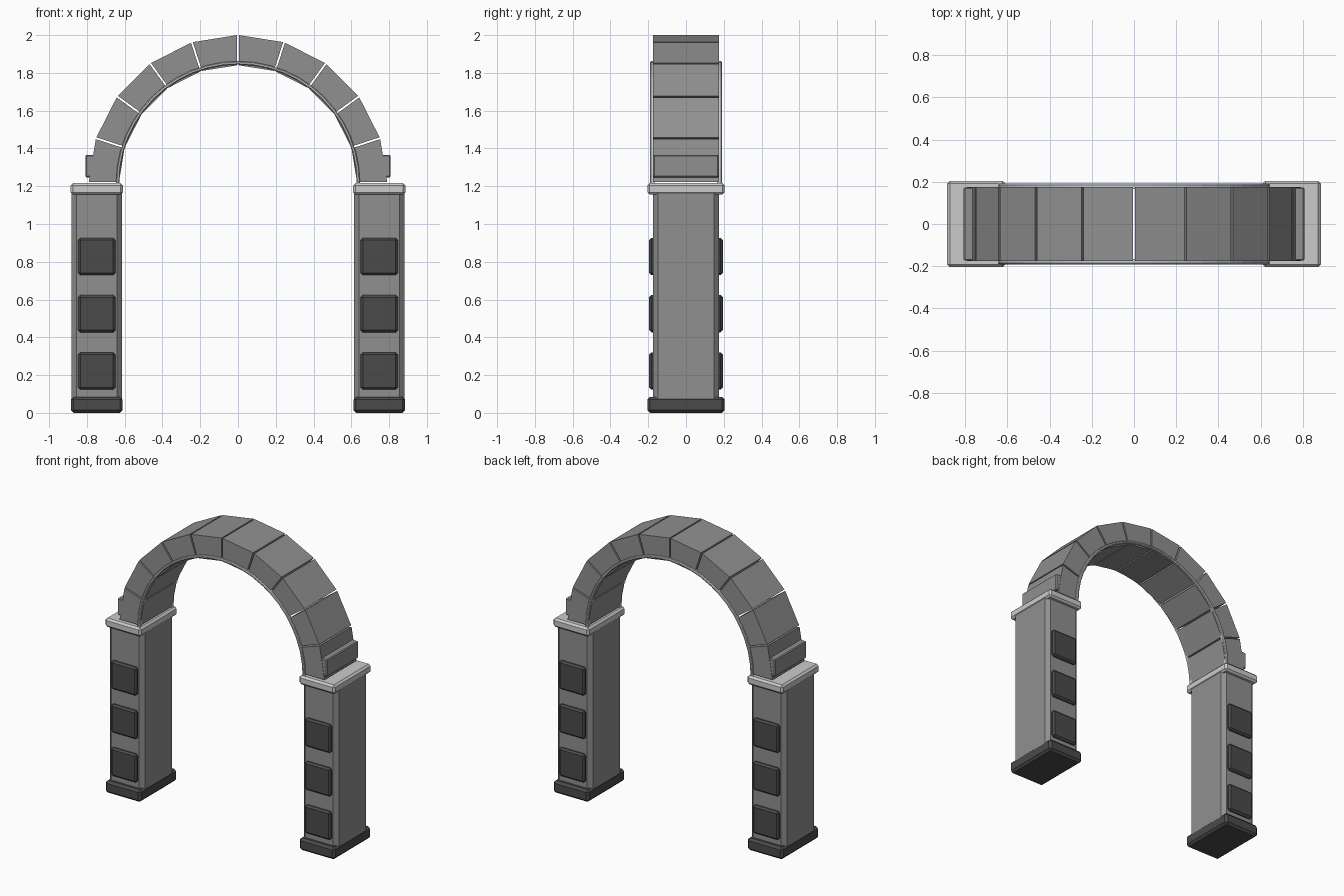
import bpy, bmesh
from math import sin, cos, pi, radians

if "Cube" in bpy.data.objects:
    bpy.data.objects.remove(bpy.data.objects["Cube"])

def material(name, v):
    m = bpy.data.materials.new(name)
    m.diffuse_color = (v, v, v, 1)
    m.use_nodes = True
    m.node_tree.nodes["Principled BSDF"].inputs["Base Color"].default_value = m.diffuse_color
    return m

DARK, MID, LIGHT = material("dark_stone", 0.07), material("mid_stone", 0.28), material("light_stone", 0.6)
CZ, R_OUT, R_IN = 1.21, 0.79, 0.63      # arch centre height and radii
PX = 0.748                              # pillar centre in x

def finish(name, bm, mat):
    bmesh.ops.recalc_face_normals(bm, faces=bm.faces)
    me = bpy.data.meshes.new(name)
    bm.to_mesh(me)
    bm.free()
    ob = bpy.data.objects.new(name, me)
    me.materials.append(mat)
    bpy.context.collection.objects.link(ob)
    return ob

def box(name, lo, hi, mat, bevel=0.0, vertical_only=False):
    bm = bmesh.new()
    bmesh.ops.create_cube(bm, size=1)
    for v in bm.verts:
        v.co = [(a + b) / 2 + c * (b - a) for a, b, c in zip(lo, hi, v.co)]
    edges = [e for e in bm.edges
             if not vertical_only or abs(e.verts[0].co.z - e.verts[1].co.z) > 0.01]
    if bevel:
        bmesh.ops.bevel(bm, geom=edges, offset=bevel, segments=1, affect='EDGES')
    return finish(name, bm, mat)

def prism(name, pts, y, mat):
    """Extrude an x-z outline from -y to y."""
    bm = bmesh.new()
    f = bm.faces.new([bm.verts.new((x, -y, z)) for x, z in pts])
    ext = bmesh.ops.extrude_face_region(bm, geom=[f])['geom']
    for v in ext:
        if isinstance(v, bmesh.types.BMVert):
            v.co.y = y
    return finish(name, bm, mat)

def trim(name, y0, y1):
    """Thin chamfered ring along one edge of the arch's inner face."""
    c, a, b, n = 0.005, 0.628, 0.646, 24
    ys = y1 - c if y1 > y0 else y1 + c
    section = [(a, y0), (a, ys), (a + c, y1), (b - c, y1), (b, ys), (b, y0)]
    bm = bmesh.new()
    rings = []
    for i in range(n + 1):
        t = pi * i / n
        rings.append([bm.verts.new((r * cos(t), y, CZ + 0.006 + r * sin(t))) for r, y in section])
    for p, q in zip(rings, rings[1:]):
        for k in range(6):
            j = (k + 1) % 6
            bm.faces.new((p[k], p[j], q[j], q[k]))
    bm.faces.new(rings[0])
    bm.faces.new(rings[-1])
    finish(name, bm, LIGHT)

for s, side in ((-1, "left"), (1, "right")):
    x = s * PX
    # Pillar: base, chamfered shaft and cap
    box(side + "_base", (x - 0.137, -0.205, 0), (x + 0.137, 0.205, 0.085), DARK, 0.015)
    box(side + "_shaft", (x - 0.134, -0.175, 0.03), (x + 0.134, 0.175, 1.18), MID, 0.026, True)
    box(side + "_cap", (x - 0.138, -0.205, 1.155), (x + 0.138, 0.205, 1.217), LIGHT, 0.013)
    # Raised panels, front and back
    for z in (0.222, 0.525, 0.828):
        for f, face in ((-1, "front"), (1, "back")):
            y0, y1 = sorted((f * 0.15, f * 0.195))
            box(f"{side}_{face}_panel", (x - 0.099, y0, z - 0.099),
                (x + 0.099, y1, z + 0.099), DARK, 0.012)
    # Ledge on the outside of the lowest arch block
    x0, x1 = sorted((s * 0.70, s * 0.808))
    box(side + "_ledge", (x0, -0.174, 1.247), (x1, 0.174, 1.366), MID, 0.006)
    # Five wedge blocks per side, with narrow joints
    for i in range(5):
        a0, a1 = radians(18 * i), radians(18 * (i + 1))
        g = 0.005
        def corner(r, a, d):
            return (s * (r * cos(a) - d * sin(a)), CZ + r * sin(a) + d * cos(a))
        g0 = 0.013 if i == 0 else g
        prism(side + "_arch_block", [corner(R_IN, a0, g0), corner(R_OUT, a0, g0),
                                     corner(R_OUT, a1, -g), corner(R_IN, a1, -g)], 0.176, MID)

# Trim rings on the front and back edges of the arch
trim("front_trim", -0.165, -0.191)
trim("back_trim", 0.165, 0.191)
